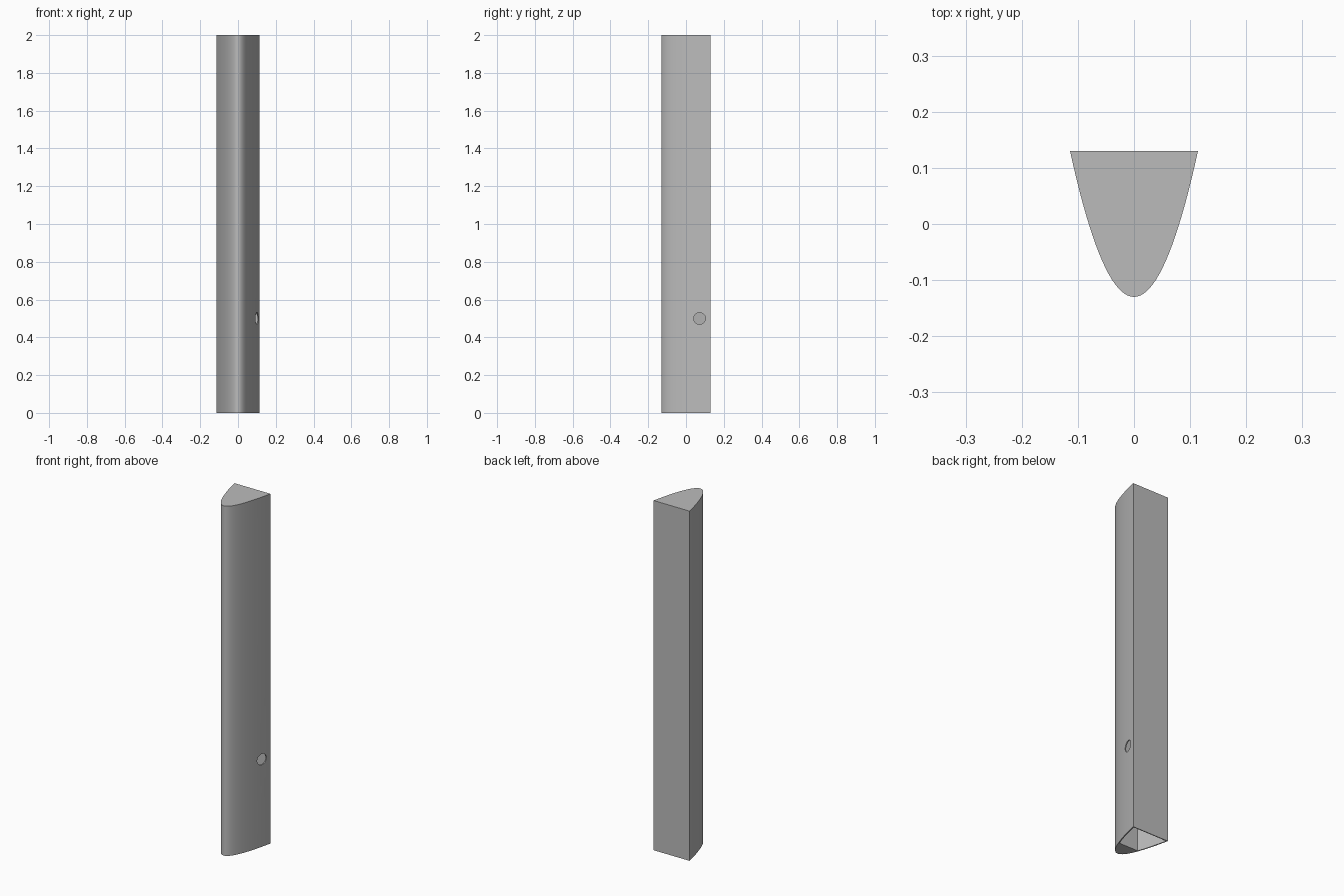
import bpy, bmesh, math
from mathutils import Matrix

old = bpy.data.objects.get("Cube")
if old:
    bpy.data.objects.remove(old, do_unlink=True)

HALF_W, BACK, DEPTH, HEIGHT = 0.114, 0.13, 0.26, 2.0
WALL, CAVITY_FRONT = 0.006, -0.045

grey = bpy.data.materials.new("plain grey")
grey.use_nodes = True
colour = (0.5, 0.5, 0.5, 1)
grey.diffuse_color = colour
grey.node_tree.nodes["Principled BSDF"].inputs["Base Color"].default_value = colour


def make_object(name, bm):
    bmesh.ops.recalc_face_normals(bm, faces=bm.faces)
    mesh = bpy.data.meshes.new(name)
    bm.to_mesh(mesh)
    bm.free()
    mesh.materials.append(grey)
    obj = bpy.data.objects.new(name, mesh)
    bpy.context.collection.objects.link(obj)
    return obj


def prism(name, outline, z0, z1):
    bm = bmesh.new()
    base = bm.faces.new([bm.verts.new((x, y, z0)) for x, y in outline])
    top = bmesh.ops.extrude_face_region(bm, geom=[base])["geom"]
    verts = [v for v in top if isinstance(v, bmesh.types.BMVert)]
    bmesh.ops.translate(bm, verts=verts, vec=(0, 0, z1 - z0))
    return make_object(name, bm)


def parabola(t):
    return HALF_W * t, BACK - DEPTH + DEPTH * t * t


def inner_point(t):
    # Curve point moved inward by the wall thickness
    x, y = parabola(t)
    nx, ny = -2 * DEPTH * t, HALF_W
    length = math.hypot(nx, ny)
    return x + WALL * nx / length, y + WALL * ny / length


# Solid body with a parabolic front and a flat back
steps = 40
body = prism("column_body", [parabola(-1 + 2 * i / steps) for i in range(steps + 1)], 0, HEIGHT)

# Cavity open at the bottom, leaving the nose solid
t0 = math.sqrt((CAVITY_FRONT - BACK + DEPTH) / DEPTH)
t1 = math.sqrt(1 - WALL / DEPTH)
side = [inner_point(t0 + (t1 - t0) * i / 12) for i in range(13)]
cavity = prism("cavity_cutter", side + [(-x, y) for x, y in reversed(side)], -0.1, HEIGHT - WALL)

# Round hole through the +x wall only
bm = bmesh.new()
bmesh.ops.create_cone(bm, cap_ends=True, segments=32, radius1=0.031, radius2=0.031, depth=0.16,
                      matrix=Matrix.Translation((0.12, 0.072, 0.5)) @ Matrix.Rotation(math.pi / 2, 4, "Y"))
hole = make_object("hole_cutter", bm)

bpy.ops.object.select_all(action="DESELECT")
bpy.context.view_layer.objects.active = body
body.select_set(True)
for cutter in (cavity, hole):
    cutter.hide_render = True
    mod = body.modifiers.new(cutter.name, "BOOLEAN")
    mod.operation, mod.solver, mod.object = "DIFFERENCE", "EXACT", cutter
    bpy.ops.object.modifier_apply(modifier=mod.name)
    bpy.data.objects.remove(cutter, do_unlink=True)

bpy.ops.object.shade_smooth_by_angle(angle=math.radians(30))
